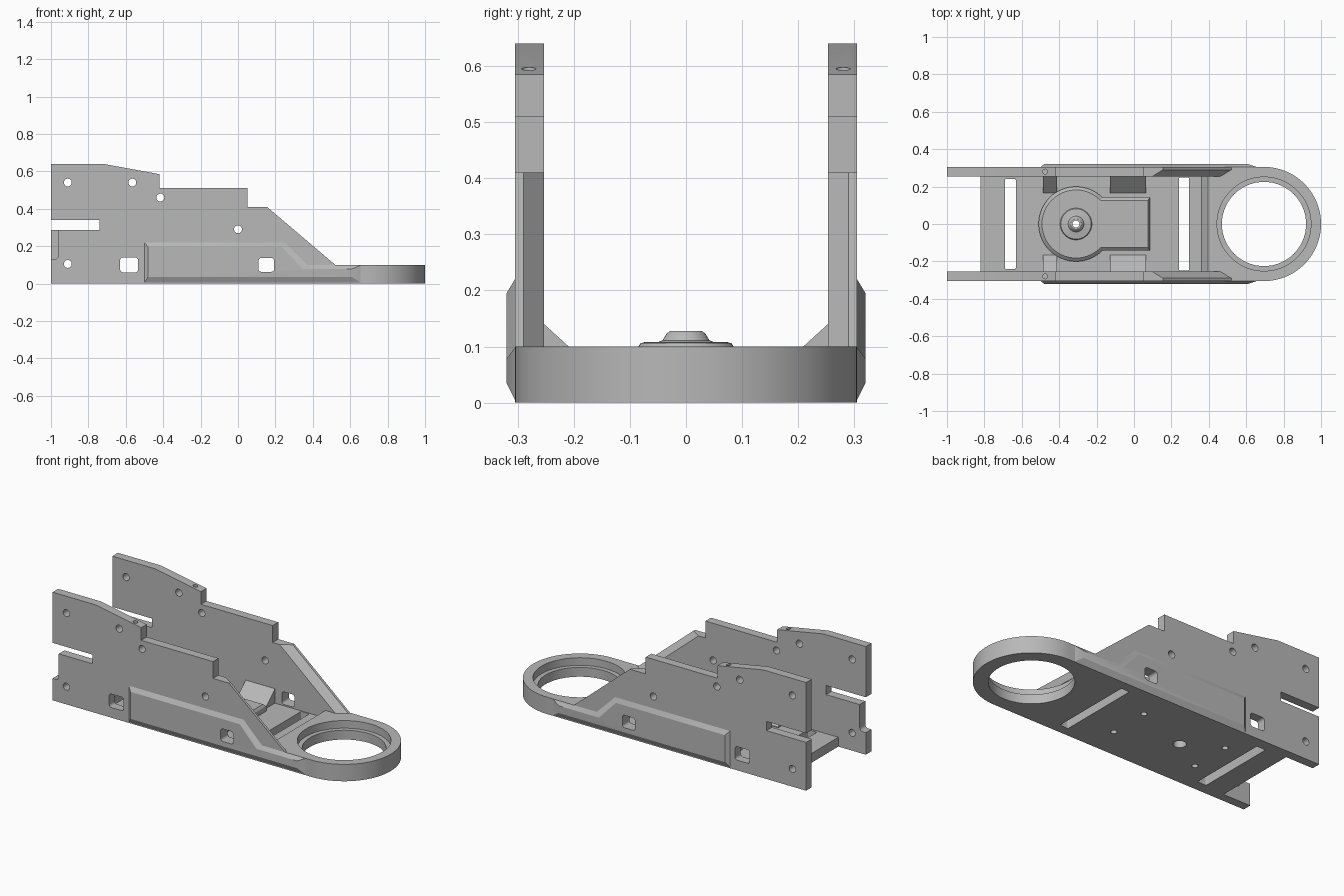
import bpy, bmesh
from math import sin, cos, pi, asin, radians

if "Cube" in bpy.data.objects:
    bpy.data.objects.remove(bpy.data.objects["Cube"])

grey = bpy.data.materials.new("plain grey")
grey.use_nodes = True
grey.diffuse_color = (0.48, 0.48, 0.48, 1)
grey.node_tree.nodes["Principled BSDF"].inputs["Base Color"].default_value = grey.diffuse_color


def loft(name, sections):
    """Skin equal-length point loops and cap both ends."""
    bm = bmesh.new()
    loops = [[bm.verts.new(p) for p in s] for s in sections]
    n = len(loops[0])
    for a, b in zip(loops, loops[1:]):
        for i in range(n):
            j = (i + 1) % n
            bm.faces.new((a[i], a[j], b[j], b[i]))
    bm.faces.new(loops[0])
    bm.faces.new(loops[-1])
    bmesh.ops.recalc_face_normals(bm, faces=bm.faces)
    mesh = bpy.data.meshes.new(name)
    bm.to_mesh(mesh)
    bm.free()
    mesh.materials.append(grey)
    obj = bpy.data.objects.new(name, mesh)
    bpy.context.collection.objects.link(obj)
    return obj


def along_x(profile, x):
    return [(x, y, z) for y, z in profile]


def along_y(profile, y):
    return [(x, y, z) for x, z in profile]


def along_z(profile, z):
    return [(x, y, z) for x, y in profile]


def circle(cx, cy, r, n=24):
    return [(cx + r * cos(2 * pi * i / n), cy + r * sin(2 * pi * i / n)) for i in range(n)]


def rounded(x0, x1, y0, y1, r=0.015, n=5):
    pts = []
    corners = [(x1 - r, y1 - r), (x0 + r, y1 - r), (x0 + r, y0 + r), (x1 - r, y0 + r)]
    for k, (cx, cy) in enumerate(corners):
        for i in range(n + 1):
            a = pi / 2 * (k + i / n)
            pts.append((cx + r * cos(a), cy + r * sin(a)))
    return pts


def y_cutter(profile):
    return loft("cutter", [along_y(profile, -0.5), along_y(profile, 0.5)])


def z_cutter(profile, z0=-0.1, z1=0.3):
    return loft("cutter", [along_z(profile, z0), along_z(profile, z1)])


def cut(obj, cutters):
    """Subtract the cutters, then delete them."""
    bpy.context.view_layer.objects.active = obj
    for c in cutters:
        c.hide_render = True
        mod = obj.modifiers.new("cut", 'BOOLEAN')
        mod.operation = 'DIFFERENCE'
        mod.solver = 'EXACT'
        mod.object = c
        bpy.ops.object.modifier_apply(modifier=mod.name)
        bpy.data.objects.remove(c)


def finish(obj):
    obj.data.shade_smooth()
    obj.data.set_sharp_from_angle(angle=radians(25))


def windows():
    return [y_cutter(rounded(-0.63, -0.535, 0.06, 0.14)),
            y_cutter(rounded(0.11, 0.193, 0.063, 0.137))]


# Side plate outline; the sloped front edge is bevelled on the inner face
def plate_outline(inset):
    return [(-1, 0), (-1, 0.286), (-0.74, 0.286), (-0.74, 0.34), (-1, 0.34), (-1, 0.64),
            (-0.72, 0.64), (-0.42, 0.585), (-0.42, 0.51), (0.05, 0.51), (0.05, 0.41),
            (0.155 - inset, 0.41), (0.52 - inset, 0.1), (0.69, 0.1), (0.69, 0)]


rib_base = [(-0.5, 0.005), (0.655, 0.005), (0.655, 0.098), (0.37, 0.1), (0.25, 0.22), (-0.5, 0.22)]
rib_face = [(-0.48, 0.035), (0.61, 0.035), (0.61, 0.078), (0.345, 0.078), (0.235, 0.195), (-0.48, 0.195)]
screw_holes = [(-0.91, 0.54), (-0.565, 0.54), (-0.415, 0.46), (0, 0.29), (-0.91, 0.105)]
gusset = [(0.255, 0.142), (0.255, 0.03), (0.165, 0.03), (0.165, 0.06)]

for side, s in (("left", 1), ("right", -1)):
    plate = loft(side + "_side_plate", [along_y(plate_outline(0.06), s * 0.253),
                                        along_y(plate_outline(0), s * 0.29),
                                        along_y(plate_outline(0), s * 0.305)])
    cutters = windows() + [y_cutter(circle(x, z, 0.021)) for x, z in screw_holes]
    cutters.append(z_cutter(circle(-0.475, s * 0.28, 0.013), 0.5, 0.7))
    if s < 0:
        cutters.append(y_cutter(rounded(-1.1, -0.96, 0.13, 0.31, 0.02)))
    cut(plate, cutters)
    finish(plate)

    # Raised outer rib
    rib = loft(side + "_outer_rib", [along_y(rib_base, s * 0.3), along_y(rib_base, s * 0.305),
                                     along_y(rib_face, s * 0.32)])
    cut(rib, windows()[1:])
    finish(rib)
    stray = [o for o in bpy.data.objects if o.name.startswith("cutter")]
    for o in stray:
        bpy.data.objects.remove(o)

    # Sloped gussets between floor and plate
    for name, x0, x1 in (("rear", -0.487, -0.412), ("middle", -0.127, 0.065)):
        prof = [(s * y, z) for y, z in gusset]
        loft(f"{side}_{name}_gusset", [along_x(prof, x0), along_x(prof, x1)])

# Floor with a ramp up to the ring
HX = -0.31
floor_profile = [(-0.82, 0), (0.42, 0), (0.42, 0.1), (0.395, 0.1), (0.36, 0.055), (-0.82, 0.055)]
floor = loft("floor", [along_y(floor_profile, -0.254), along_y(floor_profile, 0.254)])
cutters = [z_cutter(rounded(-0.69, -0.632, -0.24, 0.24, 0.005)),
           z_cutter(rounded(0.24, 0.294, -0.248, 0.248, 0.005)),
           z_cutter(circle(HX, 0, 0.035))]
cutters += [z_cutter(circle(x, y, 0.017), -0.1, 0.045) for x in (-0.515, 0.035) for y in (-0.122, 0.122)]
cut(floor, cutters)
finish(floor)


# Keyhole-shaped raised pad
def keyhole(r, h, x1, n=48):
    a = asin(h / r)
    arc = [a + (2 * pi - 2 * a) * i / n for i in range(n + 1)]
    return [(x1, h)] + [(HX + r * cos(t), r * sin(t)) for t in arc] + [(x1, -h)]


outer, inner = keyhole(0.2, 0.143, 0.085), keyhole(0.182, 0.126, 0.075)
pad = loft("raised_pad", [along_z(outer, 0.05), along_z(outer, 0.085), along_z(inner, 0.1)])
cut(pad, [z_cutter(circle(HX, 0, 0.019))])
finish(pad)

# Flared hub on the pad
hub_steps = [(0.085, 0.095), (0.085, 0.1), (0.081, 0.106), (0.074, 0.108), (0.05, 0.108),
             (0.042, 0.111), (0.034, 0.124), (0.028, 0.128)]
hub = loft("hub", [along_z(circle(HX, 0, r, 40), z) for r, z in hub_steps])
cut(hub, [z_cutter(circle(HX, 0, 0.019))])
finish(hub)

# Front ring with a stepped bore
CX, R = 0.695, 0.305
nose = [(CX + R * cos(t), R * sin(t)) for t in [pi * (i / 64 - 0.5) for i in range(65)]]
nose += [(0.395, R), (0.395, -R)]
ring = loft("front_ring", [along_z(nose, 0), along_z(nose, 0.1)])
cut(ring, [z_cutter(circle(CX, 0, 0.225, 96)), z_cutter(circle(CX, 0, 0.251, 96), 0.055, 0.3)])
finish(ring)
